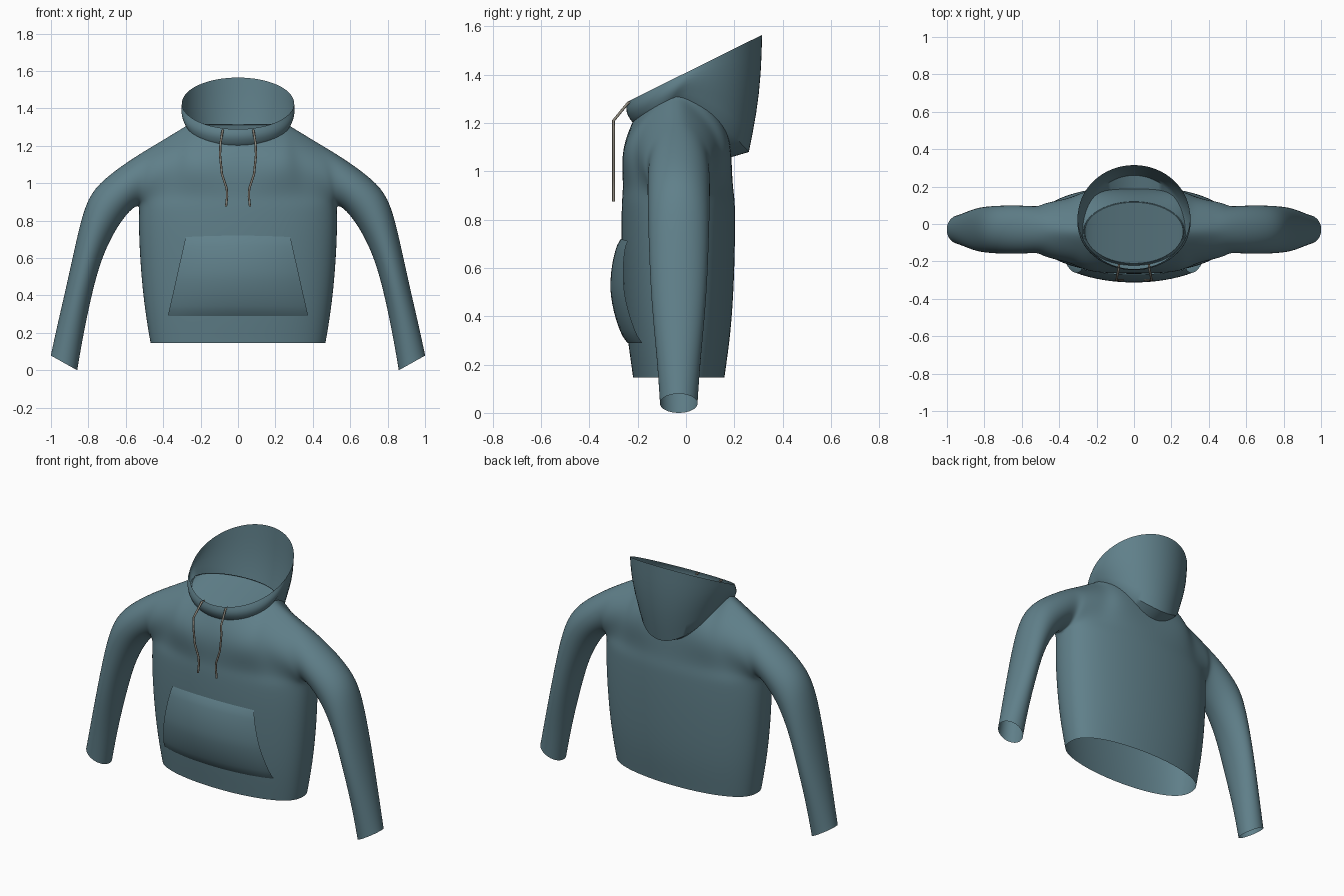
import bpy, bmesh
from math import sin, cos, pi
from mathutils import Vector

if "Cube" in bpy.data.objects:
    bpy.data.objects.remove(bpy.data.objects["Cube"])


def material(name, color):
    m = bpy.data.materials.new(name)
    m.diffuse_color = (*color, 1)
    m.use_nodes = True
    m.node_tree.nodes["Principled BSDF"].inputs["Base Color"].default_value = m.diffuse_color
    return m


CLOTH = material("teal_grey_cloth", (0.117, 0.216, 0.255))
CORD = material("cord_beige", (0.26, 0.24, 0.20))
YC = -0.03                      # depth of the side seams
COLS, ARM = 16, 8               # columns per panel, rows along the armhole
# torso rows: height, half width, front y, back y
ROWS = [(0.146, 0.47, -0.22, 0.16), (0.17, 0.475, -0.223, 0.163), (0.32, 0.50, -0.245, 0.185),
        (0.5, 0.52, -0.26, 0.198), (0.7, 0.532, -0.268, 0.204), (0.82, 0.533, -0.268, 0.204),
        (0.88, 0.53, -0.266, 0.203)]


def make(name, bm, mat):
    bmesh.ops.remove_doubles(bm, verts=bm.verts, dist=1e-4)
    bmesh.ops.recalc_face_normals(bm, faces=bm.faces)
    me = bpy.data.meshes.new(name)
    bm.to_mesh(me)
    bm.free()
    me.materials.append(mat)
    ob = bpy.data.objects.new(name, me)
    bpy.context.collection.objects.link(ob)
    bpy.ops.object.select_all(action='DESELECT')
    ob.select_set(True)
    bpy.context.view_layer.objects.active = ob
    bpy.ops.object.shade_smooth_by_angle(angle=0.8)
    return ob


def skin(bm, rows, closed=False):
    """Join rows of points with quads."""
    grid = [[bm.verts.new(p) for p in r] for r in rows]
    for a, b in zip(grid, grid[1:]):
        n = len(a)
        for i in range(n if closed else n - 1):
            j = (i + 1) % n
            bm.faces.new((a[i], a[j], b[j], b[i]))


def torso_row(z):
    for a, b in zip(ROWS, ROWS[1:]):
        if z <= b[0]:
            f = (z - a[0]) / (b[0] - a[0])
            return [p + (q - p) * f for p, q in zip(a, b)]
    return ROWS[-1]


def smooth(x):
    x = min(max(x, 0), 1)
    return x * x * (3 - 2 * x)


def lower(u, z, side):
    """Torso below the armpit; side 0 is front, 1 is back."""
    _, w, *y = torso_row(z)
    depth = max(0, cos(pi / 2 * u)) ** 0.8
    return Vector((w * sin(pi / 2 * u), YC + (y[side] - YC) * depth, z))


def top_edge(u, side):
    """Neckline in the middle, shoulder seam outside it."""
    s = 1 if u > 0 else -1
    if abs(u) <= 0.5:
        c = cos(pi * u)
        y, drop = ((-0.175, 0.10), (0.16, 0.01))[side]
        return Vector((0.27 * sin(pi * u), -0.04 + y * c, 1.325 - drop * c))
    return Vector((s * 0.27, -0.04, 1.325)).lerp(Vector((s * 0.5, YC, 1.175)), abs(u) * 2 - 1)


def upper(u, t, side):
    """Chest and shoulder panel from the armpit row to the top edge."""
    psi = pi * t
    mix = u ** 4
    f = t * (1 - mix) + (1 - cos(psi)) / 2 * mix
    p = lower(u, 0.88, side).lerp(top_edge(u, side), f)
    k = 0.03 + 0.08 * smooth(abs(u) * 2) + 0.015 * smooth(abs(u) * 2 - 1)
    p.y += (2 * side - 1) * sin(psi) * k * (mix + (1 - mix) * t * (2 - t))
    return p


# body: front and back panels plus both sleeves, welded at the seams
bm = bmesh.new()
us = [-1 + 2 * i / COLS for i in range(COLS + 1)]
for side in (0, 1):
    rows = [[lower(u, r[0], side) for u in us] for r in ROWS]
    rows += [[upper(u, j / ARM, side) for u in us] for j in range(1, ARM + 1)]
    skin(bm, rows)

# sleeve rings: outer x, z, inner x, z, half depth
SLEEVE = [(0.61, 1.105, 0.565, 0.865, 0.132), (0.75, 1.0, 0.62, 0.80, 0.132),
          (0.818, 0.895, 0.675, 0.71, 0.13), (0.865, 0.70, 0.73, 0.59, 0.125),
          (0.912, 0.48, 0.775, 0.43, 0.116), (0.968, 0.24, 0.82, 0.22, 0.093),
          (0.998, 0.10, 0.853, 0.03, 0.081), (1.003, 0.08, 0.858, -0.001, 0.08)]
loop = [(0, j / ARM) for j in range(ARM + 1)] + [(1, j / ARM) for j in range(ARM - 1, 0, -1)]
for s in (-1, 1):
    rings = [[upper(s, t, side) for side, t in loop]]
    for ox, oz, ix, iz, d in SLEEVE:
        ring = []
        for side, t in loop:
            f = (1 - cos(pi * t)) / 2
            ring.append(Vector((s * (ix + (ox - ix) * f),
                                YC + (2 * side - 1) * d * sin(pi * t),
                                iz + (oz - iz) * f)))
        rings.append(ring)
    skin(bm, rings, closed=True)
body = make("body_and_sleeves", bm, CLOTH)
body.data.polygons.foreach_set("use_smooth", [True] * len(body.data.polygons))
if "sharp_edge" in body.data.attributes:
    body.data.attributes.remove(body.data.attributes["sharp_edge"])
sub = body.modifiers.new("smooth_cloth", 'SUBSURF')
sub.levels = sub.render_levels = 2

# neck panel closing the opening under the hood
bm = bmesh.new()
nu = [-0.5 + i / 24 for i in range(25)]
skin(bm, [[top_edge(u, 0).lerp(top_edge(u, 1), j / 6) - Vector((0, 0, 0.004)) for u in nu]
          for j in range(7)])
make("neck_panel", bm, CLOTH)

# hood: neck floor, pointed lower crease, swelling wall, tilted rim
N = 64


def hood_rings():
    floor, base, rim = [], [], []
    for i in range(N):
        a = 2 * pi * i / N
        c, s = cos(a), sin(a)
        rim.append(Vector((0.3 * c, 0.037 + 0.278 * s, 1.427 + 0.138 * s)))
        if s < 0:
            base.append(Vector((0.272 * c, -0.04 + 0.182 * s, 1.305 + 0.102 * s)))
            floor.append(Vector((0.25 * c, -0.04 + 0.165 * s, 1.28 + 0.09 * s)))
        else:
            z = 1.305 - 0.225 * s ** 1.5
            base.append(Vector((0.272 * c, -0.04 + 0.30 * s, z)))
            floor.append(Vector((0.25 * c, -0.04 + 0.215 * s, z - 0.025)))
    wall = []
    for k in range(7):
        f = k / 6
        ring = []
        for i, (p, q) in enumerate(zip(base, rim)):
            a = 2 * pi * i / N
            out = Vector((cos(a), sin(a), 0)) * 0.014 * sin(pi * f)
            ring.append(p.lerp(q, f) + out)
        wall.append(ring)
    return [floor] + wall


bm = bmesh.new()
skin(bm, hood_rings(), closed=True)
make("hood", bm, CLOTH)

# front pocket: trapezoid panel swelling off the belly, open at the sides
bm = bmesh.new()
rows = []
for j in range(17):
    v = j / 16
    z = 0.29 + 0.43 * v
    half = 0.375 - 0.095 * v
    row = []
    for i in range(17):
        u = i / 8 - 1
        x = half * u
        _, w, front, _ = torso_row(z)
        y = YC + (front - YC) * (1 - (x / w) ** 2) ** 0.4
        swell = 0.05 * (1 - 0.3 * u * u) * max(0, sin(pi * v)) ** 0.7
        row.append((x, y - 0.002 - swell, z - 0.008 * u * u * v))
    rows.append(row)
skin(bm, rows)
make("front_pocket", bm, CLOTH)

# drawstrings
PATH = [(0.08, -0.215, 1.285), (0.082, -0.24, 1.283), (0.094, -0.30, 1.21), (0.096, -0.30, 1.15),
        (0.086, -0.30, 1.05), (0.06, -0.30, 0.97), (0.058, -0.30, 0.93), (0.064, -0.30, 0.875)]
for s, label in ((-1, "left"), (1, "right")):
    cu = bpy.data.curves.new(label + "_drawstring", 'CURVE')
    cu.dimensions = '3D'
    cu.bevel_depth = 0.006
    cu.bevel_resolution = 2
    cu.use_fill_caps = True
    sp = cu.splines.new('POLY')
    sp.points.add(len(PATH) - 1)
    for pt, (x, y, z) in zip(sp.points, PATH):
        pt.co = (s * x, y, z, 1)
    cu.materials.append(CORD)
    bpy.context.collection.objects.link(bpy.data.objects.new(label + "_drawstring", cu))
